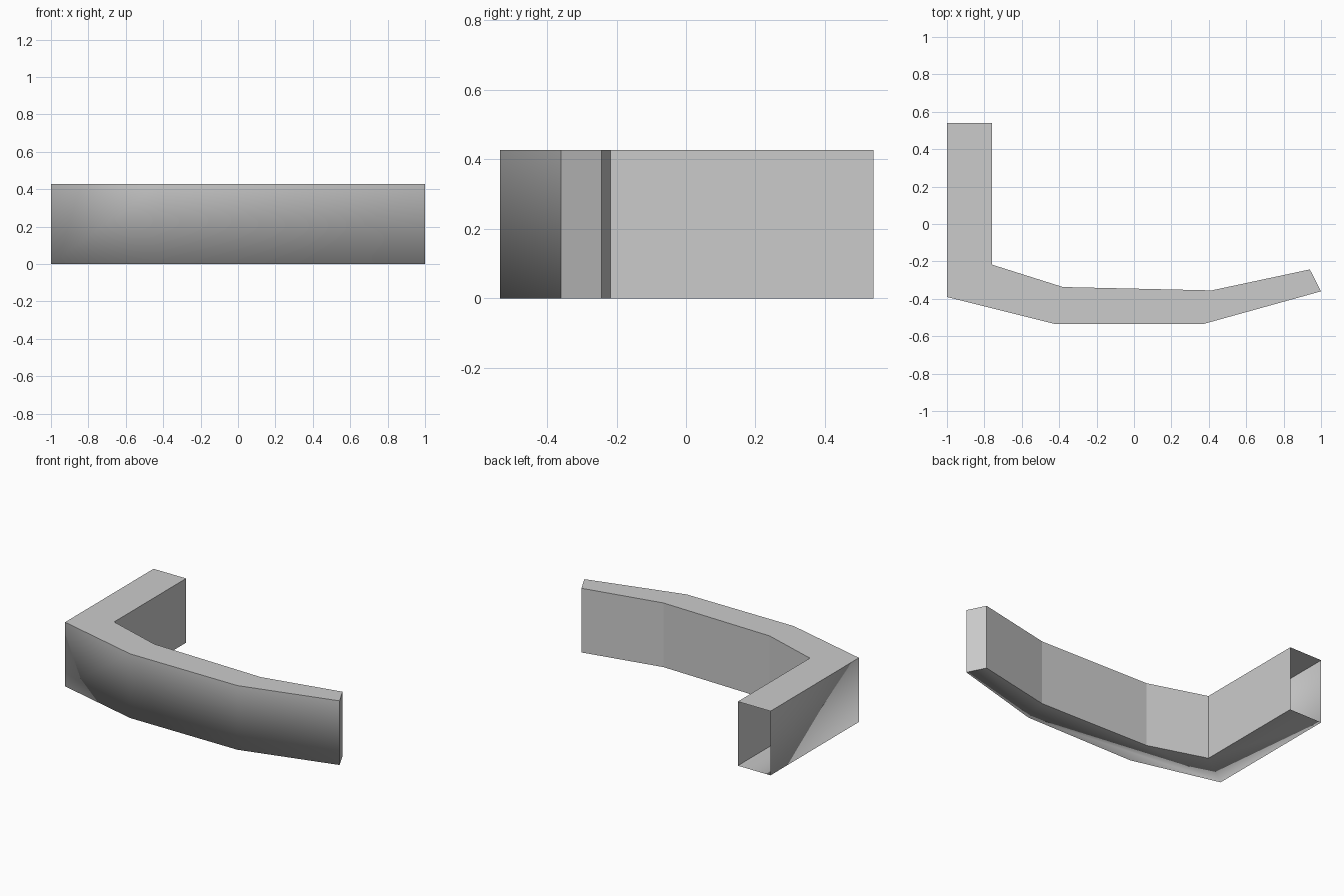
import bpy
import bmesh

cube = bpy.data.objects.get("Cube")
if cube:
    bpy.data.objects.remove(cube)

HEIGHT = 0.427

# Plan outline: outer side first, then the end cap, then the inner side
outer = [(-1, 0.54), (-1, -0.39), (-0.42, -0.535), (0.37, -0.535), (1, -0.36)]
inner = [(0.94, -0.243), (0.415, -0.355), (-0.38, -0.337), (-0.76, -0.217), (-0.76, 0.54)]
outline = outer + inner

grey = bpy.data.materials.new("plain grey")
grey.use_nodes = True
colour = (0.6, 0.6, 0.6, 1)
grey.diffuse_color = colour
grey.node_tree.nodes["Principled BSDF"].inputs["Base Color"].default_value = colour

bm = bmesh.new()
low = [bm.verts.new((x, y, 0)) for x, y in outline]
high = [bm.verts.new((x, y, HEIGHT)) for x, y in outline]

# Top and bottom
bm.faces.new(high)
bottom = bm.faces.new(low[::-1])

# Walls all round, leaving the back end of the long arm open
walls = [bm.faces.new((low[i], low[i + 1], high[i + 1], high[i]))
         for i in range(len(outline) - 1)]

# The outer walls blend into each other and into the bottom; the rest is crisp
soft = set(walls[:len(outer) - 1]) | {bottom}
for face in bm.faces:
    face.smooth = True
for edge in bm.edges:
    edge.smooth = all(face in soft for face in edge.link_faces)

mesh = bpy.data.meshes.new("corner_counter")
bm.to_mesh(mesh)
bm.free()
mesh.materials.append(grey)
counter = bpy.data.objects.new("corner_counter", mesh)
bpy.context.collection.objects.link(counter)
